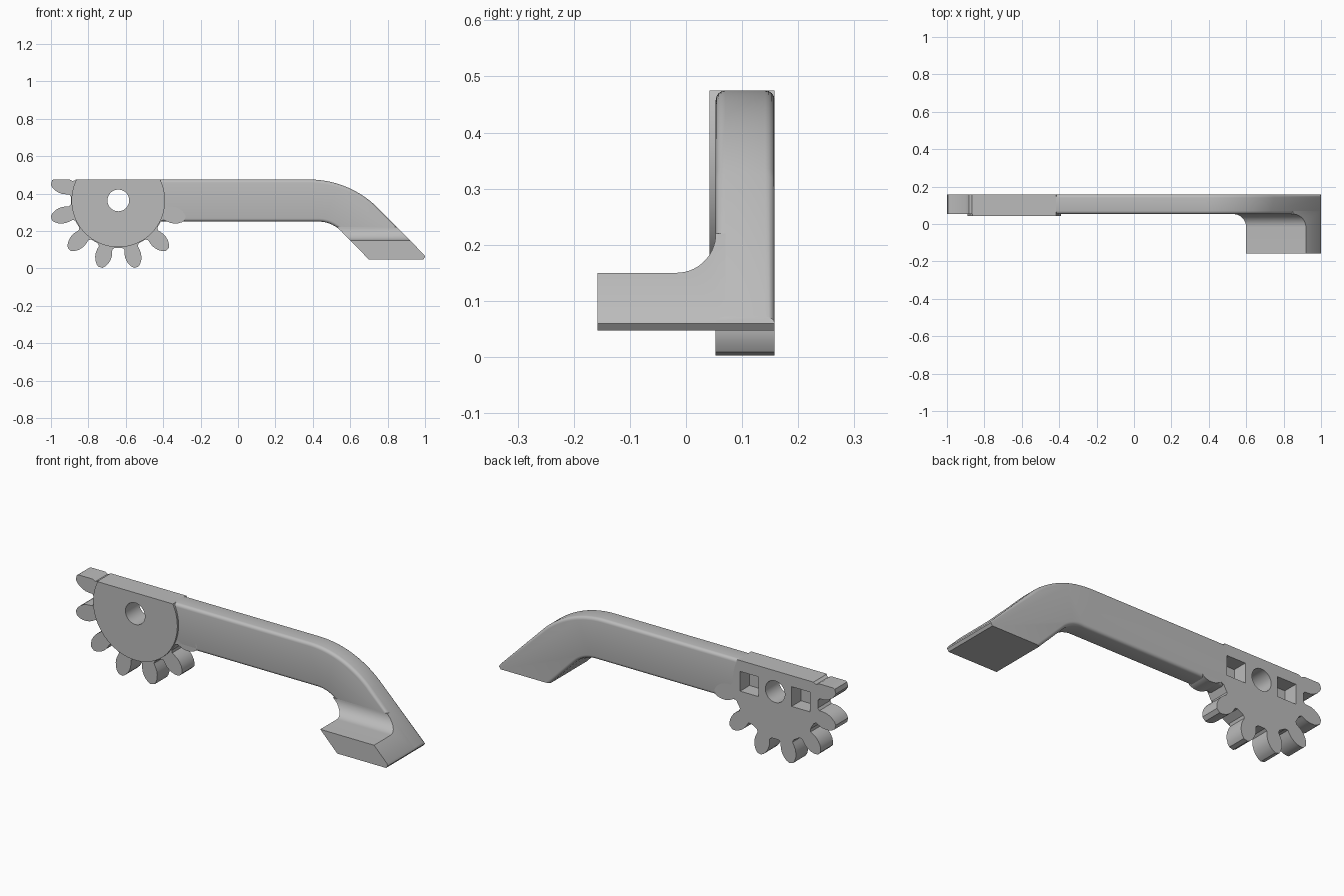
import bpy, bmesh
from math import sin, cos, radians
from mathutils import Vector

cube = bpy.data.objects.get("Cube")
if cube:
    bpy.data.objects.remove(cube, do_unlink=True)

grey = bpy.data.materials.new("plain_grey")
grey.use_nodes = True
grey.diffuse_color = (0.5, 0.5, 0.5, 1)
grey.node_tree.nodes["Principled BSDF"].inputs["Base Color"].default_value = (0.5, 0.5, 0.5, 1)

FRONT, BACK, TOP = 0.053, 0.158, 0.475
HUB_X, HUB_Z, HUB_R = -0.64, 0.363, 0.25


def arc(cx, cz, r, start, end, n):
    """Points on an arc, angles in degrees."""
    angles = [radians(start + (end - start) * i / n) for i in range(n + 1)]
    return [(cx + r * cos(a), cz + r * sin(a)) for a in angles]


def prism(name, points, lo, hi, axis="y", bevel=None):
    """Extrude an outline along y (points are x, z) or along x (points are y, z)."""
    bm = bmesh.new()
    place = (lambda p, d: (p[0], d, p[1])) if axis == "y" else (lambda p, d: (d, p[0], p[1]))
    face = bm.faces.new([bm.verts.new(place(p, lo)) for p in points])
    step = (0, hi - lo, 0) if axis == "y" else (hi - lo, 0, 0)
    made = bmesh.ops.extrude_face_region(bm, geom=[face])["geom"]
    bmesh.ops.translate(bm, vec=step, verts=[v for v in made if isinstance(v, bmesh.types.BMVert)])
    if not face.is_valid or len(bm.faces) < len(points) + 2:
        bm.faces.new([bm.verts[i] for i in range(len(points))])
    bmesh.ops.recalc_face_normals(bm, faces=bm.faces)
    if bevel:
        edges = [e for e in bm.edges if bevel(e)]
        bmesh.ops.bevel(bm, geom=edges, offset=0.017, segments=4, profile=0.5, affect="EDGES")
    mesh = bpy.data.meshes.new(name)
    bm.to_mesh(mesh)
    bm.free()
    mesh.materials.append(grey)
    obj = bpy.data.objects.new(name, mesh)
    bpy.context.collection.objects.link(obj)
    return obj


def activate(obj):
    bpy.ops.object.select_all(action="DESELECT")
    obj.select_set(True)
    bpy.context.view_layer.objects.active = obj


def boolean(obj, cutter, operation="DIFFERENCE"):
    """Apply a boolean and discard the cutter."""
    mod = obj.modifiers.new("cut", "BOOLEAN")
    mod.operation, mod.solver, mod.object = operation, "EXACT", cutter
    activate(obj)
    bpy.ops.object.modifier_apply(modifier=mod.name)
    bpy.data.objects.remove(cutter, do_unlink=True)


def box_outline(cx, cz, half_w, half_h):
    return [(cx - half_w, cz - half_h), (cx + half_w, cz - half_h),
            (cx + half_w, cz + half_h), (cx - half_w, cz + half_h)]


# Gear outline: seven rounded teeth around the lower side of the hub
flank = [(0.25, 0.046), (0.262, 0.037), (0.28, 0.041), (0.3, 0.044), (0.32, 0.042),
         (0.34, 0.036), (0.358, 0.025), (0.37, 0.012)]
outline = arc(HUB_X, HUB_Z, HUB_R, 0, 150, 40)
for i in range(7):
    a = radians(165 + 30 * i)
    along, across = Vector((cos(a), sin(a))), Vector((-sin(a), cos(a)))
    tooth = [(r, -w) for r, w in flank] + [(r, w) for r, w in reversed(flank)]
    outline += [tuple(Vector((HUB_X, HUB_Z)) + along * r + across * w) for r, w in tooth]
gear = prism("gear", outline, FRONT, BACK)

# Raised round plate on the front of the gear
plate = prism("hub_plate", arc(HUB_X, HUB_Z, HUB_R, 0, 357, 119), 0.042, FRONT + 0.002)

# Flat top and pivot hole
for part in (gear, plate):
    boolean(part, prism("top_cutter", box_outline(HUB_X, TOP + 0.2, 0.6, 0.2), -0.1, 0.3))
    boolean(part, prism("hole_cutter", arc(HUB_X, HUB_Z, 0.058, 0, 352.5, 47), -0.1, 0.3))

# Square pockets in the back
for side in (-1, 1):
    pocket = box_outline(HUB_X + side * 0.153, HUB_Z, 0.055, 0.053)
    boolean(gear, prism("pocket_cutter", pocket, 0.078, 0.3))

# Bent arm with rounded long edges
heel = [(0.996, 0.072), (1.0, 0.06), (0.99, 0.047), (0.7, 0.047)]
bend = arc(0.38, TOP - 0.52, 0.52, 90, 45, 20) + heel + arc(0.43, 0.08, 0.17, 45, 90, 12)
profile = [(-0.424, TOP)] + bend + [(-0.424, 0.25)]


def long_edge(e):
    a, b = (v.co for v in e.verts)
    return abs(a.y - b.y) < 0.001 and max(a.x, b.x) > -0.42 and max(a.z, b.z) > 0.1


arm = prism("arm", profile, FRONT, BACK, bevel=long_edge)

# Foot: arm outline limited by an L section with a concave fillet
foot = prism("foot", profile, -0.158, 0.1)
section = [(-0.3, -0.1), (-0.3, 0.15)] + arc(-0.017, 0.22, 0.07, 270, 360, 14) + [(0.07, 0.22), (0.07, -0.1)]
boolean(foot, prism("foot_section", section, 0.3, 1.2, axis="x"), "INTERSECT")

for obj in (gear, plate, arm, foot):
    activate(obj)
    bpy.ops.object.shade_smooth_by_angle(angle=radians(30))
